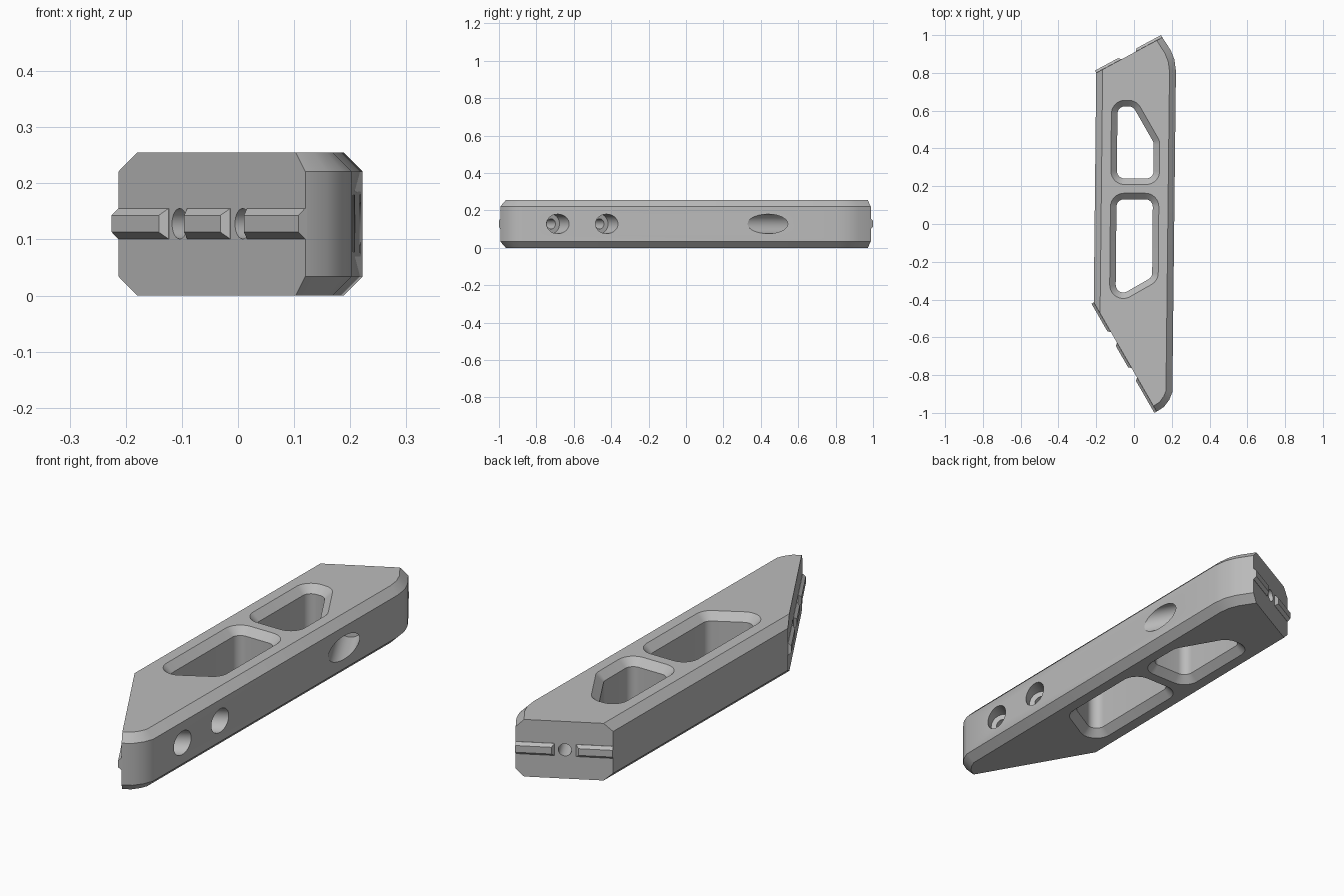
import bpy, bmesh, math
from mathutils import Vector

if "Cube" in bpy.data.objects:
    bpy.data.objects.remove(bpy.data.objects["Cube"], do_unlink=True)

HEIGHT, BEVEL, MID = 0.255, 0.034, 0.128

grey = bpy.data.materials.new("machined_grey")
grey.use_nodes = True
grey.diffuse_color = (0.5, 0.5, 0.5, 1)
grey.node_tree.nodes["Principled BSDF"].inputs["Base Color"].default_value = (0.5, 0.5, 0.5, 1)


def inset(poly, dists):
    """Move each edge of a counter-clockwise outline inward by its own distance."""
    pts = [Vector(p) for p in poly]
    n, out = len(pts), []
    for i in range(n):
        a = (pts[i] - pts[i - 1]).normalized()
        b = (pts[(i + 1) % n] - pts[i]).normalized()
        pa = pts[i] + Vector((-a.y, a.x)) * dists[i - 1]
        pb = pts[i] + Vector((-b.y, b.x)) * dists[i]
        t = (pb - pa).cross(b) / a.cross(b)
        out.append(pa + a * t)
    return out


def fillet(poly, radius, steps=10):
    """Round every corner of a convex outline."""
    out, n = [], len(poly)
    for i, p in enumerate(poly):
        a = (p - poly[i - 1]).normalized()
        b = (poly[(i + 1) % n] - p).normalized()
        turn = math.acos(max(-1, min(1, a.dot(b))))
        start = p - a * radius * math.tan(turn / 2)
        centre = start + Vector((-a.y, a.x)) * radius
        for k in range(steps + 1):
            ang = turn * k / steps
            arm = Vector((a.y, -a.x)) * math.cos(ang) + a * math.sin(ang)
            out.append(centre + arm * radius)
    return out


def new_object(name, bm):
    bmesh.ops.recalc_face_normals(bm, faces=bm.faces)
    mesh = bpy.data.meshes.new(name)
    bm.to_mesh(mesh)
    bm.free()
    mesh.materials.append(grey)
    obj = bpy.data.objects.new(name, mesh)
    bpy.context.collection.objects.link(obj)
    return obj


def loft(name, layers):
    """Stack loops of 3D points into a closed solid."""
    bm = bmesh.new()
    rings = [[bm.verts.new(p) for p in layer] for layer in layers]
    n = len(rings[0])
    for lo, hi in zip(rings, rings[1:]):
        for i in range(n):
            j = (i + 1) % n
            bm.faces.new((lo[i], lo[j], hi[j], hi[i]))
    bm.faces.new(rings[0][::-1])
    bm.faces.new(rings[-1])
    return new_object(name, bm)


def at(outline, z):
    return [(p[0], p[1], z) for p in outline]


def cut(target, cutter):
    mod = target.modifiers.new("cut", "BOOLEAN")
    mod.operation, mod.solver, mod.object = "DIFFERENCE", "EXACT", cutter
    bpy.context.view_layer.objects.active = target
    bpy.ops.object.modifier_apply(modifier=mod.name)
    bpy.data.objects.remove(cutter, do_unlink=True)


def drill(target, start, end, radius):
    a, b = Vector(start).to_3d(), Vector(end).to_3d()
    a.z = b.z = MID
    bm = bmesh.new()
    bmesh.ops.create_cone(bm, cap_ends=True, segments=40, radius1=radius,
                          radius2=radius, depth=(b - a).length)
    cutter = new_object("drill_cutter", bm)
    cutter.hide_render = True
    cutter.location = (a + b) / 2
    cutter.rotation_euler = (b - a).to_track_quat("Z", "Y").to_euler()
    bpy.context.view_layer.update()
    cut(target, cutter)


# Body: slanted front end, rounded corners on the left side, slanted back end
front_a, front_b = Vector((-0.213, -0.415)), Vector((0.12, -0.993))
back_a, back_b = Vector((0.15, 0.988)), Vector((-0.2, 0.8))
outline = [front_a, front_b, (0.158, -0.969), (0.187, -0.93), (0.203, -0.89),
           (0.222, 0.81), (0.214, 0.87), (0.194, 0.92), back_a, back_b]
dists = [BEVEL] * len(outline)
dists[0] = dists[8] = 0
inner = inset(outline, dists)
body = loft("body", [at(inner, 0), at(outline, BEVEL),
                     at(outline, HEIGHT - BEVEL), at(inner, HEIGHT)])

# Two through pockets with chamfered rims
pockets = [
    [(-0.123, 0.209), (0.136, 0.209), (0.136, 0.44), (0.013, 0.655), (-0.119, 0.655)],
    [(-0.13, -0.447), (0.128, -0.3), (0.132, 0.163), (-0.124, 0.163)],
]
for poly in pockets:
    def ring(d):
        return fillet(inset(poly, [d] * len(poly)), 0.072 - d)
    rim, wall, over = ring(0), ring(0.032), ring(-0.01)
    cutter = loft("pocket_cutter", [at(over, -0.01), at(rim, 0), at(wall, 0.032),
                                    at(wall, HEIGHT - 0.032), at(rim, HEIGHT),
                                    at(over, HEIGHT + 0.01)])
    cutter.hide_render = True
    cut(body, cutter)


def counterbored(a, b, fraction, depth):
    """Bolt hole square to an end face, widened where it leaves the left side."""
    along = (b - a).normalized()
    inward = Vector((-along.y, along.x))
    start = a.lerp(b, fraction)
    leave = start + inward * ((0.212 - start.x) / inward.x)
    drill(body, start - inward * 0.1, leave + inward * 0.1, 0.027)
    drill(body, leave - inward * depth, leave + inward * 0.3, 0.052)


counterbored(front_a, front_b, 0.327, 0.08)
counterbored(front_a, front_b, 0.664, 0.08)
counterbored(back_a, back_b, 0.506, 0.2)

for poly in body.data.polygons:
    poly.material_index = 0
bpy.ops.object.select_all(action="DESELECT")
body.select_set(True)
bpy.context.view_layer.objects.active = body
bpy.ops.object.shade_smooth_by_angle(angle=math.radians(28))


# Raised locating keys on both end faces, bevelled except at the outer ends
def key(name, a, b, lo, hi):
    along = (b - a).normalized()
    out = Vector((along.y, -along.x))
    slope, thick, half = 0.012, 0.014, 0.027
    p, q = a.lerp(b, lo), a.lerp(b, hi)
    p_top = p + along * (slope if lo > 0 else 0)
    q_top = q - along * (slope if hi < 1 else 0)

    def ring(s, e, h, offset):
        s, e = s + out * offset, e + out * offset
        return [(s.x, s.y, MID - h), (e.x, e.y, MID - h),
                (e.x, e.y, MID + h), (s.x, s.y, MID + h)]
    loft(name, [ring(p, q, half, -0.003), ring(p, q, half, 0.001),
                ring(p_top, q_top, half - slope, thick)])


for name, lo, hi in [("right", 0, 0.27), ("middle", 0.37, 0.6), ("left", 0.69, 1)]:
    key("front_key_" + name, front_a, front_b, lo, hi)
for name, lo, hi in [("left", 0, 0.4), ("right", 0.62, 1)]:
    key("back_key_" + name, back_a, back_b, lo, hi)
